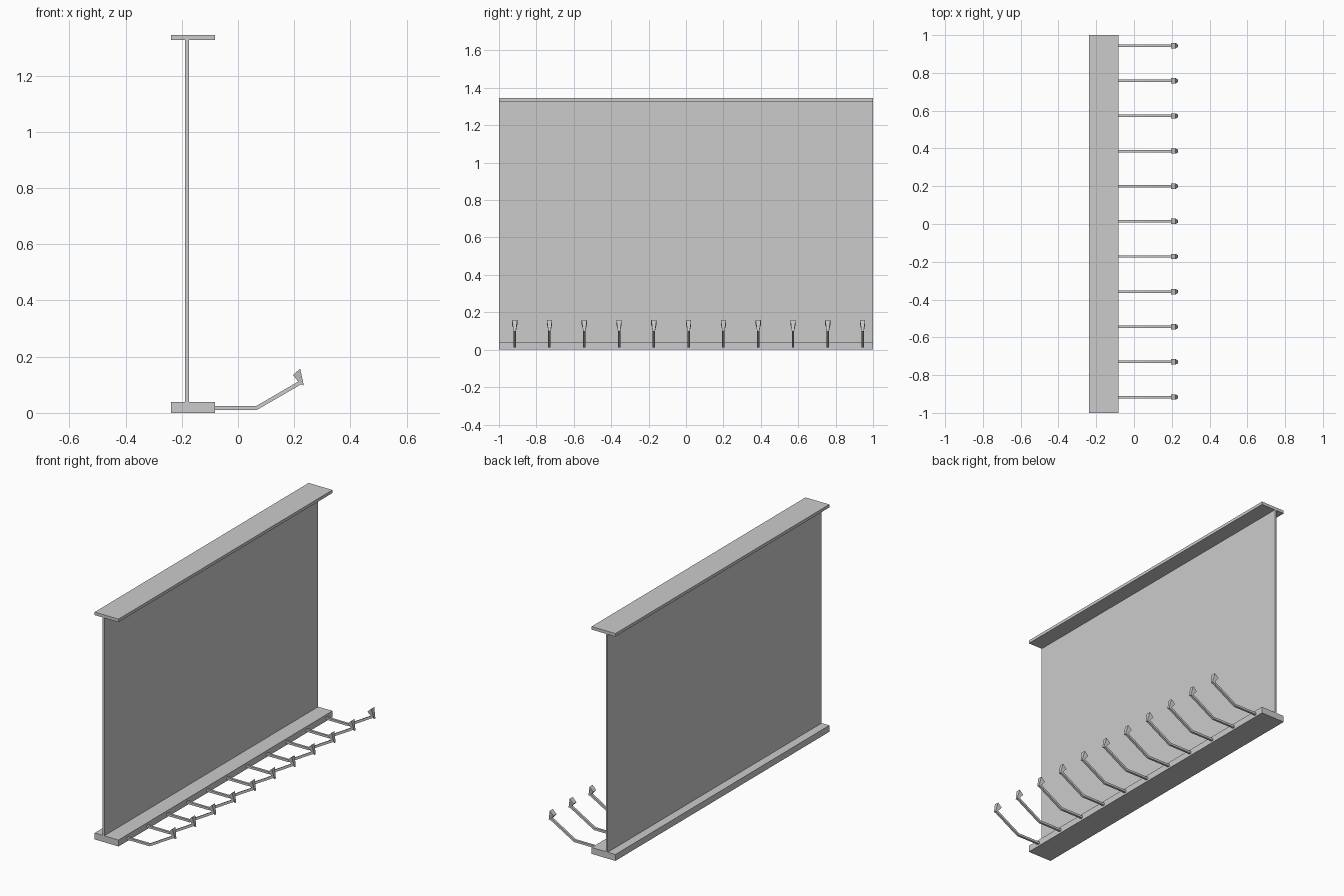
import bpy
import bmesh

cube = bpy.data.objects.get("Cube")
if cube:
    bpy.data.objects.remove(cube, do_unlink=True)

grey = bpy.data.materials.new("light_grey")
grey.use_nodes = True
grey.diffuse_color = (0.6, 0.6, 0.6, 1)
grey.node_tree.nodes["Principled BSDF"].inputs["Base Color"].default_value = (0.6, 0.6, 0.6, 1)


def prism(name, profile, y, half_widths):
    """Extrude an x-z profile along y, with a half width for each profile point."""
    bm = bmesh.new()
    near = [bm.verts.new((x, y - w, z)) for (x, z), w in zip(profile, half_widths)]
    far = [bm.verts.new((x, y + w, z)) for (x, z), w in zip(profile, half_widths)]
    bm.faces.new(near)
    bm.faces.new(far[::-1])
    n = len(profile)
    for i in range(n):
        j = (i + 1) % n
        bm.faces.new((near[j], near[i], far[i], far[j]))
    bmesh.ops.recalc_face_normals(bm, faces=bm.faces)
    mesh = bpy.data.meshes.new(name)
    bm.to_mesh(mesh)
    bm.free()
    mesh.materials.append(grey)
    obj = bpy.data.objects.new(name, mesh)
    bpy.context.collection.objects.link(obj)
    return obj


def slab(name, x0, x1, z0, z1):
    return prism(name, [(x0, z0), (x1, z0), (x1, z1), (x0, z1)], 0, [1] * 4)


# Upright panel between its base and cap
slab("base_plate", -0.238, -0.082, 0, 0.038)
slab("panel", -0.188, -0.175, 0.038, 1.327)
slab("top_plate", -0.238, -0.082, 1.327, 1.345)

# Row of bent arms with flared lamp heads
arm = [(-0.082, 0.011), (0.068, 0.011), (0.229, 0.104),
       (0.222, 0.116), (0.064, 0.024), (-0.082, 0.024)]
head = [(0.219, 0.106), (0.234, 0.098), (0.221, 0.158), (0.196, 0.134)]
for i in range(11):
    y = -0.916 + i * 0.186
    prism(f"arm_{i + 1}", arm, y, [0.0065] * 6)
    prism(f"lamp_head_{i + 1}", head, y, [0.006, 0.006, 0.014, 0.014])
